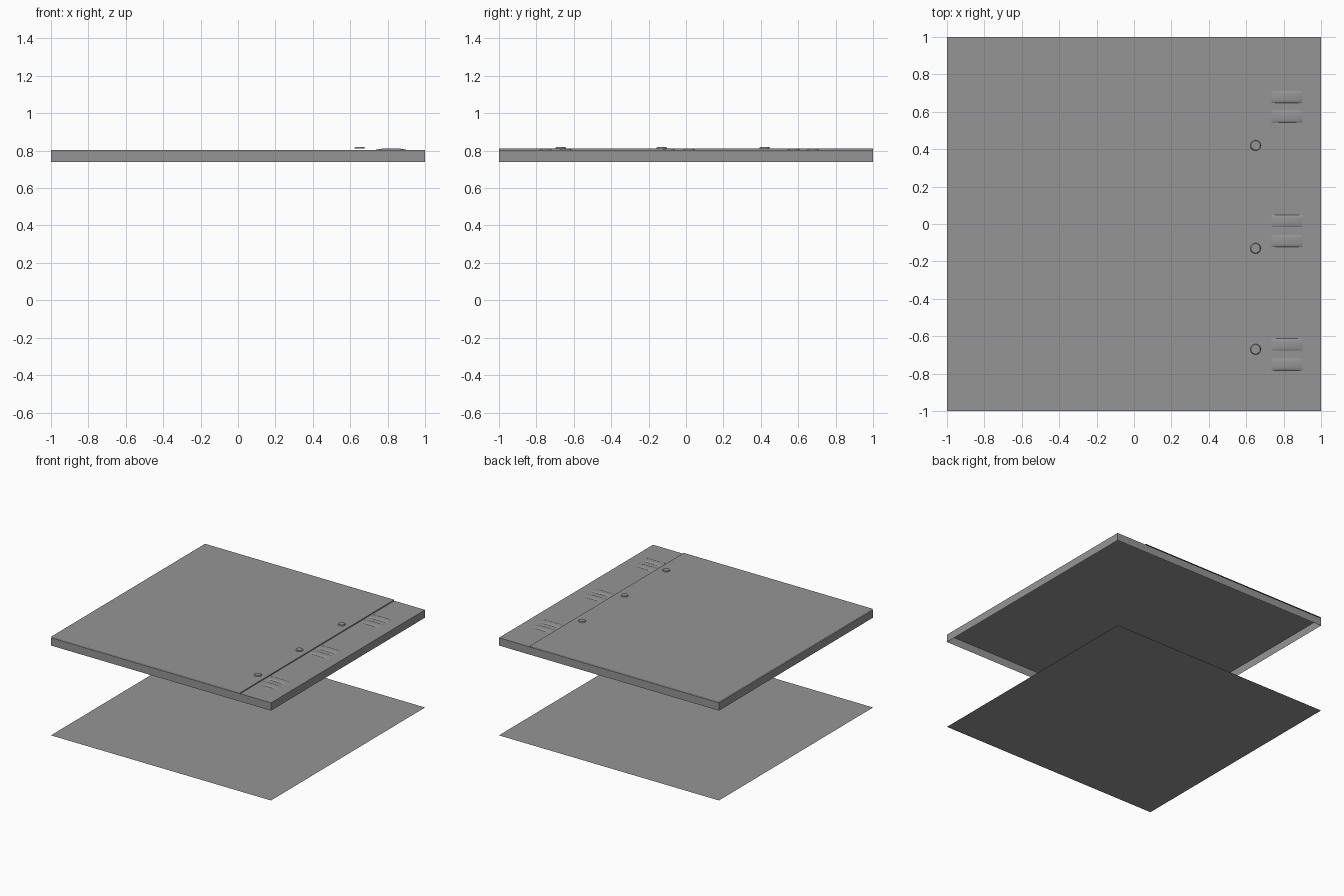
import bpy
import bmesh
import math

cube = bpy.data.objects.get("Cube")
if cube:
    bpy.data.objects.remove(cube, do_unlink=True)

grey = bpy.data.materials.new("mid_grey")
grey.use_nodes = True
grey.diffuse_color = (0.3, 0.3, 0.3, 1)
grey.node_tree.nodes["Principled BSDF"].inputs["Base Color"].default_value = (0.3, 0.3, 0.3, 1)

BASE, DECK, PANEL = 0.74, 0.804, 0.812
STEP_X = 0.72


def finish(name, bm):
    mesh = bpy.data.meshes.new(name)
    bm.to_mesh(mesh)
    bm.free()
    mesh.materials.append(grey)
    obj = bpy.data.objects.new(name, mesh)
    bpy.context.collection.objects.link(obj)
    return obj


def sheet(name, x0, x1, half_y, z):
    bm = bmesh.new()
    corners = [(x0, -half_y), (x1, -half_y), (x1, half_y), (x0, half_y)]
    bm.faces.new([bm.verts.new((x, y, z)) for x, y in corners])
    return finish(name, bm)


# Floor sheet with a smaller plate just beneath it
sheet("floor_sheet", -1, 1, 1, 0.002)
sheet("floor_plate", -0.806, 0.806, 0.877, 0)

# Shallow lid, open underneath
bm = bmesh.new()
bmesh.ops.create_cube(bm, size=2)
for v in bm.verts:
    v.co.z = DECK if v.co.z > 0 else BASE
bm.normal_update()
bmesh.ops.delete(bm, geom=[f for f in bm.faces if f.normal.z < -0.5], context="FACES")
finish("lid_shell", bm)

# Raised panel, with a riser only along its step
bm = bmesh.new()
rows = [[bm.verts.new((x, y, z)) for y in (-1, 1)]
        for x, z in ((-1, PANEL), (STEP_X, PANEL), (STEP_X, DECK))]
for a, b in zip(rows, rows[1:]):
    bm.faces.new((a[0], b[0], b[1], a[1]))
finish("raised_panel", bm)


# Low rounded ribs, tapering to the deck at each end
def rib(name, y):
    bm = bmesh.new()
    rows = []
    for x, h in ((0.735, 0), (0.78, 0.008), (0.86, 0.008), (0.9, 0)):
        row = []
        for i in range(9):
            a = math.pi * i / 8
            row.append(bm.verts.new((x, y - 0.032 * math.cos(a),
                                     DECK + 0.0005 + h * math.sin(a))))
        rows.append(row)
    for a, b in zip(rows, rows[1:]):
        for i in range(8):
            bm.faces.new((a[i], b[i], b[i + 1], a[i + 1]))
    for f in bm.faces:
        f.smooth = True
    finish(name, bm)


for i, y in enumerate((0.68, 0.015, -0.645)):
    rib(f"rib_back_{i + 1}", y)
    rib(f"rib_front_{i + 1}", y - 0.105)

# Round buttons on the raised panel
for i, y in enumerate((0.42, -0.13, -0.67)):
    bm = bmesh.new()
    bmesh.ops.create_cone(bm, cap_ends=True, segments=32, radius1=0.028,
                          radius2=0.025, depth=0.008)
    bmesh.ops.translate(bm, verts=bm.verts, vec=(0.65, y, PANEL + 0.004))
    finish(f"button_{i + 1}", bm)
